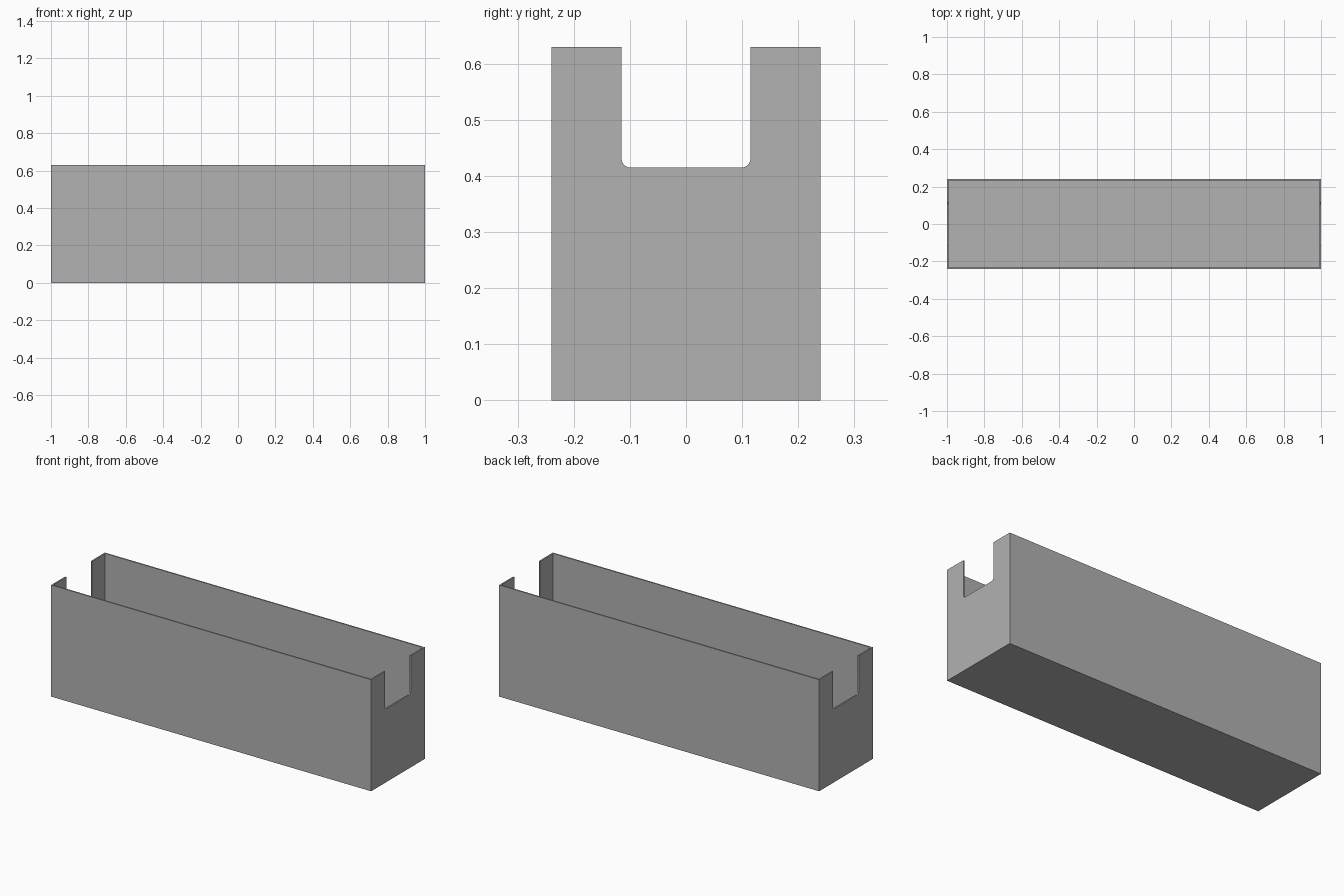
import bpy
import bmesh
from mathutils import Matrix

if "Cube" in bpy.data.objects:
    bpy.data.objects.remove(bpy.data.objects["Cube"], do_unlink=True)

LENGTH, WIDTH, HEIGHT, WALL = 2.0, 0.48, 0.63, 0.008
NOTCH_WIDTH, NOTCH_BOTTOM, NOTCH_RADIUS = 0.23, 0.415, 0.016

grey = bpy.data.materials.new("plain grey")
grey.use_nodes = True
colour = (0.445, 0.445, 0.445, 1)
grey.diffuse_color = colour
grey.node_tree.nodes["Principled BSDF"].inputs["Base Color"].default_value = colour


def box(bm, size, bottom):
    """Add a box centred in x and y that stands on the given height."""
    place = Matrix.Translation((0, 0, bottom + size[2] / 2)) @ Matrix.Diagonal((*size, 1))
    bmesh.ops.create_cube(bm, size=1, matrix=place)


def finish(bm, name):
    bmesh.ops.recalc_face_normals(bm, faces=bm.faces)
    mesh = bpy.data.meshes.new(name)
    bm.to_mesh(mesh)
    bm.free()
    mesh.materials.append(grey)
    obj = bpy.data.objects.new(name, mesh)
    bpy.context.collection.objects.link(obj)
    return obj


# Open trough: inset the top and push it down to the floor
bm = bmesh.new()
box(bm, (LENGTH, WIDTH, HEIGHT), 0)
top = max(bm.faces, key=lambda f: f.calc_center_median().z)
bmesh.ops.inset_region(bm, faces=[top], thickness=WALL, use_even_offset=True)
inner = bmesh.ops.extrude_discrete_faces(bm, faces=[top])["faces"][0]
bmesh.ops.translate(bm, verts=inner.verts, vec=(0, 0, WALL - HEIGHT))
trough = finish(bm, "open_trough")

# Cutter for the end notches, with rounded lower corners
bm = bmesh.new()
box(bm, (LENGTH + 0.2, NOTCH_WIDTH, 0.4), NOTCH_BOTTOM)
lower = [e for e in bm.edges
         if all(v.co.z < NOTCH_BOTTOM + 0.1 for v in e.verts)
         and abs(e.verts[0].co.x - e.verts[1].co.x) > 1]
bmesh.ops.bevel(bm, geom=lower, offset=NOTCH_RADIUS, segments=6,
                profile=0.5, affect='EDGES')
cutter = finish(bm, "notch_cutter")
cutter.hide_render = True

# Cut both ends at once, then drop the cutter
cut = trough.modifiers.new("end notches", 'BOOLEAN')
cut.operation = 'DIFFERENCE'
cut.solver = 'EXACT'
cut.object = cutter
bpy.context.view_layer.objects.active = trough
trough.select_set(True)
bpy.ops.object.modifier_apply(modifier=cut.name)
bpy.data.objects.remove(cutter, do_unlink=True)
bpy.ops.object.shade_smooth_by_angle()
